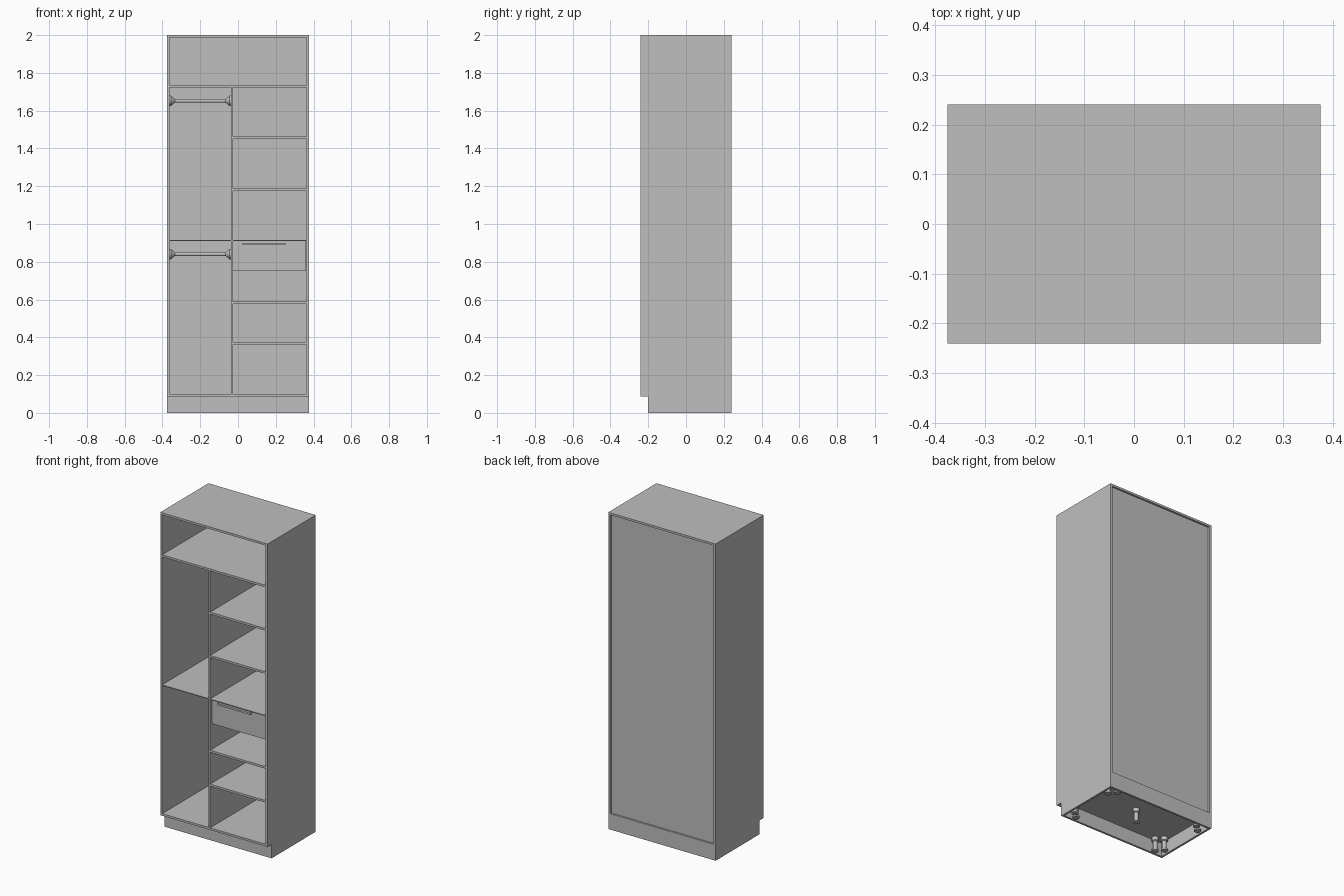
import bpy, bmesh, math
from mathutils import Matrix

if "Cube" in bpy.data.objects:
    bpy.data.objects.remove(bpy.data.objects["Cube"], do_unlink=True)

grey = bpy.data.materials.new("light grey")
grey.use_nodes = True
grey.diffuse_color = (0.52, 0.52, 0.52, 1)
grey.node_tree.nodes["Principled BSDF"].inputs["Base Color"].default_value = (0.52, 0.52, 0.52, 1)

W, F, B, H = 0.375, -0.24, 0.24, 2.0   # half width, front, back, height
T = 0.0132                             # board thickness
BASE = 0.087                           # underside of the floor board
KICK = -0.2                            # front of the plinth
PANEL = 0.222                          # inner face of the back panel
DIV_L, DIV_R = -0.038, -0.027          # divider faces


def finish(bm, name):
    bmesh.ops.recalc_face_normals(bm, faces=bm.faces)
    mesh = bpy.data.meshes.new(name)
    bm.to_mesh(mesh)
    bm.free()
    mesh.materials.append(grey)
    obj = bpy.data.objects.new(name, mesh)
    bpy.context.collection.objects.link(obj)
    return obj


def box(name, x0, x1, y0, y1, z0, z1):
    bm = bmesh.new()
    bmesh.ops.create_cube(bm, size=1)
    for v in bm.verts:
        v.co = (x1 if v.co.x > 0 else x0, y1 if v.co.y > 0 else y0, z1 if v.co.z > 0 else z0)
    return finish(bm, name)


def lathe(name, profile, origin, axis_x=False, sides=20):
    """Turn (radius, distance) rings about z, or about x."""
    bm = bmesh.new()
    rings = []
    for r, d in profile:
        ring = []
        for i in range(sides):
            a = math.tau * i / sides
            ring.append(bm.verts.new((r * math.cos(a), r * math.sin(a), d)))
        rings.append(ring)
    for lo, hi in zip(rings, rings[1:]):
        for i in range(sides):
            j = (i + 1) % sides
            bm.faces.new((lo[i], lo[j], hi[j], hi[i]))
    bm.faces.new(rings[0])
    bm.faces.new(rings[-1])
    if axis_x:
        bm.transform(Matrix.Rotation(math.pi / 2, 4, 'Y'))
    bm.transform(Matrix.Translation(origin))
    obj = finish(bm, name)
    bpy.ops.object.select_all(action='DESELECT')
    obj.select_set(True)
    bpy.context.view_layer.objects.active = obj
    bpy.ops.object.shade_smooth_by_angle()
    return obj


# Side boards, notched at the toe
for name, x in (("right_side", -W), ("left_side", W - T)):
    bm = bmesh.new()
    outline = [(F, BASE), (KICK, BASE), (KICK, 0), (B, 0), (B, H), (F, H)]
    face = bm.faces.new([bm.verts.new((x, y, z)) for y, z in outline])
    grown = bmesh.ops.extrude_face_region(bm, geom=[face])["geom"]
    bmesh.ops.translate(bm, vec=(T, 0, 0), verts=[g for g in grown if isinstance(g, bmesh.types.BMVert)])
    finish(bm, name)

# Carcass boards
I = W - T
box("top_board", -I, I, F, B, H - T, H)
box("floor_board", -I, I, F, B, BASE, BASE + T)
box("upper_shelf", -I, I, F, PANEL, 1.722, 1.722 + T)
box("divider", DIV_L, DIV_R, F, PANEL, BASE + T, 1.722)
box("back_panel", -I, I, PANEL, 0.228, BASE + T, H - T)
box("plinth_front", -I, I, KICK, KICK + T, 0, BASE)
box("plinth_back", -I, I, B - T, B, 0, BASE)

# Shelves
for i, z in enumerate((0.363, 0.577, 1.176, 1.449)):
    box(f"right_bay_shelf_{i + 1}", DIV_R, I, F, PANEL, z, z + T)
box("left_bay_shelf", -I, DIV_L, F, PANEL, 0.909, 0.914)
box("drawer_top_shelf", DIV_R, I, F, PANEL, 0.909, 0.914)

# Drawer with bar handle
D0, D1, DF = DIV_R + 0.001, I - 0.001, F + 0.02
box("drawer_front", D0, D1, DF, DF + T, 0.75, 0.909)
for name, x in (("drawer_side_right", D0 + 0.008), ("drawer_side_left", D1 - 0.008 - T)):
    box(name, x, x + T, DF + T, 0.19, 0.765, 0.88)
box("drawer_back", D0 + 0.008, D1 - 0.008, 0.19, 0.19 + T, 0.765, 0.88)
box("drawer_bottom", D0 + 0.008, D1 - 0.008, DF + T, 0.19, 0.758, 0.765)
box("drawer_handle", 0.024, 0.252, F + 0.001, DF, 0.888, 0.9)

# Hanging rails with flared sockets
length = DIV_L + I
rail = [(0.028, 0), (0.028, 0.006), (0.019, 0.016), (0.01, 0.027)]
rail += [(r, length - d) for r, d in reversed(rail)]
for name, z in (("upper_rail", 1.652), ("lower_rail", 0.84)):
    lathe(name, rail, (-I, 0, z), axis_x=True)

# Levelling feet: a pair in each corner and one in the middle
foot = [(0.02, 0), (0.02, 0.01), (0.013, 0.014), (0.013, 0.06), (0.02, 0.064), (0.02, BASE)]
spots = [(0, 0.02)]
for sx in (-1, 1):
    for sy in (-1, 1):
        spots += [(sx * 0.295, 0.02 + sy * 0.183), (sx * 0.333, 0.02 + sy * 0.147)]
for i, (x, y) in enumerate(spots):
    lathe(f"foot_{i + 1}", foot, (x, y, 0), sides=16)
